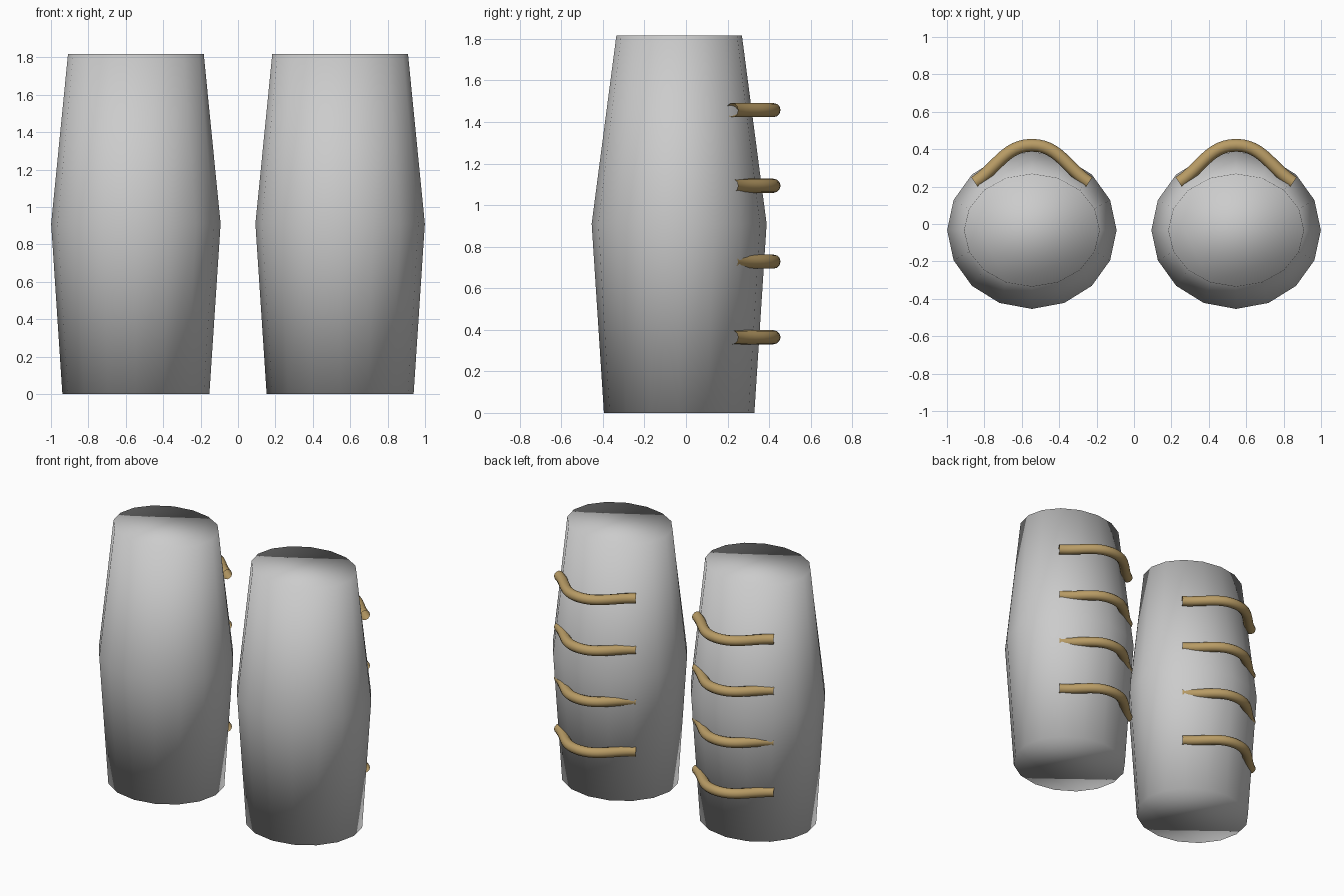
import bpy, bmesh, math

if "Cube" in bpy.data.objects:
    bpy.data.objects.remove(bpy.data.objects["Cube"])

SIDES = 16
CENTRE_Y = -0.033
# rings of the shell: height, x radius, y radius
RINGS = [(0.0, 0.393, 0.362), (0.91, 0.453, 0.421), (1.817, 0.363, 0.302)]
STRAP_HEIGHTS = [0.364, 0.728, 1.093, 1.457]

brown = bpy.data.materials.new("strap_leather")
brown.diffuse_color = (0.48, 0.33, 0.13, 1)
brown.use_nodes = True
brown.node_tree.nodes["Principled BSDF"].inputs["Base Color"].default_value = brown.diffuse_color


def make_shell(name, x):
    """Closed 16-sided guard, bulging in the middle, smooth shaded."""
    bm = bmesh.new()
    loops = []
    for z, rx, ry in RINGS:
        loops.append([bm.verts.new((rx * math.cos(2 * math.pi * i / SIDES),
                                    ry * math.sin(2 * math.pi * i / SIDES), z))
                      for i in range(SIDES)])
    for low, high in zip(loops, loops[1:]):
        for i in range(SIDES):
            j = (i + 1) % SIDES
            bm.faces.new((low[i], low[j], high[j], high[i]))
    bm.faces.new(loops[0][::-1])
    bm.faces.new(loops[-1])
    for f in bm.faces:
        f.smooth = True
    mesh = bpy.data.meshes.new(name)
    bm.to_mesh(mesh)
    bm.free()
    obj = bpy.data.objects.new(name, mesh)
    obj.location = (x, CENTRE_Y, 0)
    bpy.context.collection.objects.link(obj)


def make_strap(name, x, z):
    """Round strap arching over the back of a guard, open at the ends."""
    curve = bpy.data.curves.new(name, 'CURVE')
    curve.dimensions = '3D'
    curve.bevel_depth = 0.034
    curve.bevel_resolution = 4
    spline = curve.splines.new('BEZIER')
    spline.bezier_points.add(2)
    path = [(-0.305, 0.222), (0, 0.421), (0.305, 0.222)]
    for p, (px, py) in zip(spline.bezier_points, path):
        p.co = (px, py, 0)
        p.handle_left_type = p.handle_right_type = 'AUTO'
    curve.materials.append(brown)
    obj = bpy.data.objects.new(name, curve)
    obj.location = (x, 0, z)
    bpy.context.collection.objects.link(obj)


# left and right guards with four straps each
for side, x in (("left", -0.546), ("right", 0.546)):
    make_shell(f"{side}_guard_shell", x)
    for n, z in enumerate(STRAP_HEIGHTS, 1):
        make_strap(f"{side}_strap_{n}", x, z)
